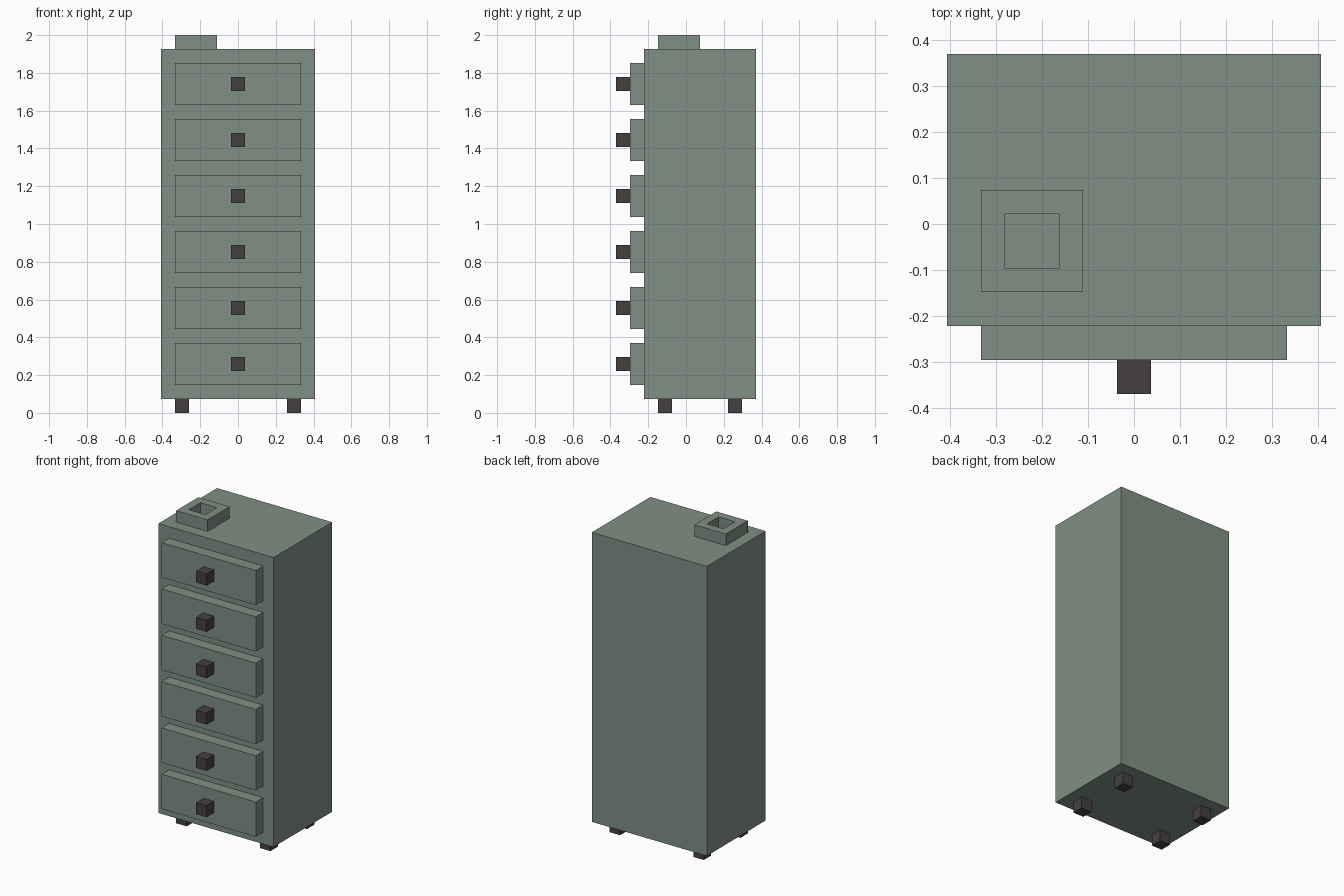
import bpy
import bmesh
from mathutils import Vector

if "Cube" in bpy.data.objects:
    bpy.data.objects.remove(bpy.data.objects["Cube"], do_unlink=True)

U = 2 / 27  # the whole cabinet sits on a 27-unit-high block grid


def material(name, colour):
    mat = bpy.data.materials.new(name)
    mat.use_nodes = True
    mat.diffuse_color = colour
    mat.node_tree.nodes["Principled BSDF"].inputs["Base Color"].default_value = colour
    return mat


GREEN = material("sage_green", (0.216, 0.279, 0.235, 1))
DARK = material("dark_brown", (0.061, 0.051, 0.051, 1))


def box_bmesh(low, high):
    """Box between two corners given in grid units."""
    low, high = Vector(low) * U, Vector(high) * U
    bm = bmesh.new()
    bmesh.ops.create_cube(bm, size=1)
    bmesh.ops.scale(bm, vec=high - low, verts=bm.verts)
    bmesh.ops.translate(bm, vec=(low + high) / 2, verts=bm.verts)
    return bm


def finish(name, bm, mat):
    bm.normal_update()
    mesh = bpy.data.meshes.new(name)
    bm.to_mesh(mesh)
    bm.free()
    mesh.materials.append(mat)
    obj = bpy.data.objects.new(name, mesh)
    bpy.context.collection.objects.link(obj)
    return obj


def box(name, low, high, mat):
    return finish(name, box_bmesh(low, high), mat)


# Cabinet body
box("cabinet_body", (-5.5, -3, 1), (5.5, 5, 26), GREEN)

# Six drawers, each with a square knob
for i in range(6):
    z = 2 + 4 * i
    box(f"drawer_{i + 1}", (-4.5, -4, z), (4.5, -3, z + 3), GREEN)
    box(f"drawer_knob_{i + 1}", (-0.5, -5, z + 1), (0.5, -4, z + 2), DARK)

# Four block feet
for side, x in (("right", -4.5), ("left", 3.5)):
    for end, y in (("front", -2), ("back", 3)):
        box(f"foot_{end}_{side}", (x, y, 0), (x + 1, y + 1, 1), DARK)

# Square holder on top, with a hole down to the cabinet top
bm = box_bmesh((-4.5, -2, 26), (-1.5, 1, 27))
bm.normal_update()
bottom = [f for f in bm.faces if f.normal.z < -0.9]
top = [f for f in bm.faces if f.normal.z > 0.9]
bmesh.ops.delete(bm, geom=bottom, context="FACES_ONLY")
bmesh.ops.inset_region(bm, faces=top, thickness=U)
hole = bmesh.ops.extrude_discrete_faces(bm, faces=top)["faces"]
bmesh.ops.translate(bm, vec=(0, 0, -U), verts=hole[0].verts)
bmesh.ops.delete(bm, geom=hole, context="FACES_ONLY")
finish("top_holder", bm, GREEN)
